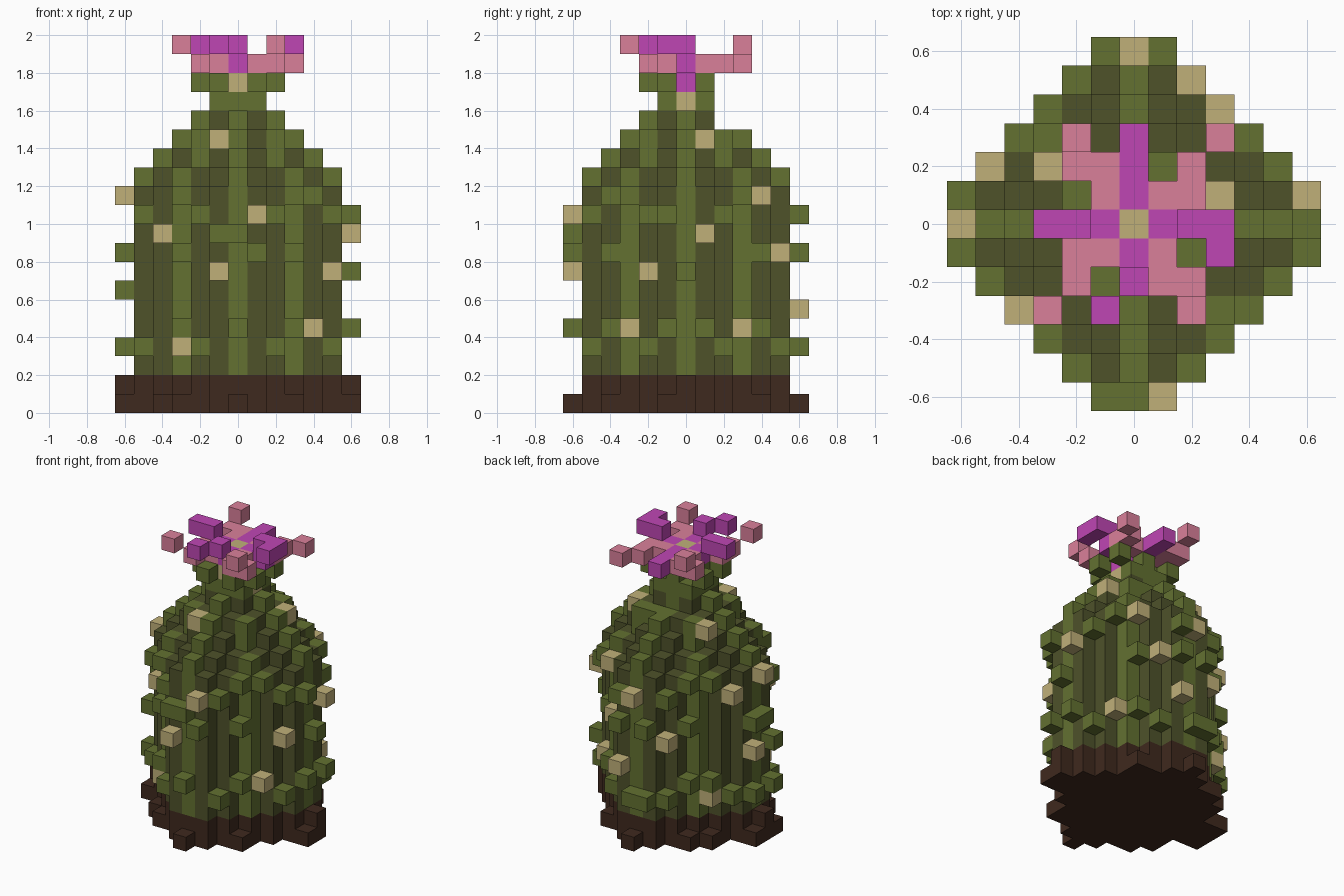
import bpy
import bmesh
from mathutils import Vector

UNIT = 0.1

if "Cube" in bpy.data.objects:
    bpy.data.objects.remove(bpy.data.objects["Cube"], do_unlink=True)


def linear(channel):
    c = channel / 255
    return c / 12.92 if c < 0.04045 else ((c + 0.055) / 1.055) ** 2.4


def material(name, *rgb):
    mat = bpy.data.materials.new(name)
    mat.use_nodes = True
    colour = [linear(c) for c in rgb] + [1]
    mat.diffuse_color = colour
    mat.node_tree.nodes["Principled BSDF"].inputs["Base Color"].default_value = colour
    return mat


LIGHT, DARK, TAN, SOIL, PURPLE, PINK = range(6)
materials = [
    material("light green", 99, 113, 49),
    material("dark green", 78, 82, 42),
    material("spine tan", 192, 176, 121),
    material("soil brown", 63, 41, 30),
    material("petal purple", 191, 70, 180),
    material("petal pink", 218, 128, 154),
]
DIRECTIONS = [Vector(d) for d in
              ((1, 0, 0), (-1, 0, 0), (0, 1, 0), (0, -1, 0), (0, 0, 1), (0, 0, -1))]


def build_blocks(name, cells):
    """Turn a {(x, y, layer): colour} grid into one mesh of its outer faces."""
    bm = bmesh.new()
    used = sorted(set(cells.values()))
    for cell, colour in cells.items():
        centre = (Vector(cell) + Vector((0, 0, 0.5))) * UNIT
        for d in DIRECTIONS:
            if tuple(int(c) for c in Vector(cell) + d) in cells:
                continue
            a = Vector((d.y, d.z, d.x))
            b = d.cross(a)
            corners = (a + b, b - a, -a - b, a - b)
            face = bm.faces.new([bm.verts.new(centre + (d + c) * UNIT / 2) for c in corners])
            face.material_index = used.index(colour)
    bmesh.ops.remove_doubles(bm, verts=bm.verts, dist=UNIT / 100)
    mesh = bpy.data.meshes.new(name)
    bm.to_mesh(mesh)
    bm.free()
    for colour in used:
        mesh.materials.append(materials[colour])
    bpy.context.collection.objects.link(bpy.data.objects.new(name, mesh))


def diamond(reach, limit):
    span = range(-limit, limit + 1)
    return [(x, y) for x in span for y in span if abs(x) + abs(y) <= reach]


def rib_colour(x, y):
    on_diagonal = abs(x) == abs(y) and abs(x) > 1
    return LIGHT if x == 0 or y == 0 or on_diagonal else DARK


# Soil: two layers with clods round the rim
soil = {(x, y, z): SOIL for z in (0, 1) for x, y in diamond(6, 5)}
for s in (-1, 1):
    soil[0, 6 * s, 0] = soil[6 * s, -1, 0] = SOIL
    soil[6 * s, 0, 0] = soil[6 * s, 0, 1] = SOIL
    for t in (-1, 1):
        soil[3 * s, 4 * t, 0] = SOIL
    soil[-4, 3 * s, 0] = SOIL
soil[-6, 1, 0] = SOIL
build_blocks("soil_base", soil)

# Ribbed body with a stepped dome
body = {}
for z in range(2, 12):
    for x, y in diamond(6, 5):
        body[x, y, z] = rib_colour(x, y)
for z, reach in zip(range(12, 16), (5, 4, 3, 2)):
    for x, y in diamond(reach, reach):
        body[x, y, z] = rib_colour(x, y)
for s in (-1, 1):
    for t in (-1, 1):
        body[3 * s, 3 * t, 12] = LIGHT
        body[2 * s, 2 * t, 14] = LIGHT
body[1, 2, 14] = LIGHT
del body[0, 2, 15]
build_blocks("cactus_body", body)

# Neck, and the sepals spreading from it below the flower
neck = {(x, y, 16): LIGHT for x, y in diamond(2, 1)}
for x, y in diamond(1, 1):
    neck[x, y, 17] = LIGHT
for x, y in ((-2, 1), (-2, -1), (2, -1), (2, 1), (-1, -2), (1, -2)):
    neck[x, y, 17] = LIGHT
neck[0, -1, 17] = neck[1, 0, 16] = TAN
neck[1, 0, 17] = PURPLE
build_blocks("flower_neck", neck)

# Green spines on the four slanted sides, by distance from the middle
SLANTED = {2: (3, 10), 3: (4, 8, 11), 4: (4, 11), 5: (3, 10)}
spines = {}
for x, layers in SLANTED.items():
    for z in layers:
        for sx in (-1, 1):
            for sy in (-1, 1):
                spines[sx * x, sy * (7 - x), z] = LIGHT
for bare in ((2, 5, 10), (-4, -3, 4), (-4, -3, 11)):
    del spines[bare]

# Green spines on the four flat sides
for x, y, layers in (
    (6, -1, (4, 10)), (6, 0, (7,)), (6, 1, (4,)),
    (-6, -1, (3, 6)), (-6, 0, (8,)), (-6, 1, (3, 8)),
    (-1, -6, (9,)), (0, -6, (4, 9)), (1, -6, (8,)),
    (-1, 6, (3, 8)), (0, 6, (3,)), (1, 6, (8, 10)),
):
    for z in layers:
        spines[x, y, z] = LIGHT

# Dry tan spines
for cell in (
    (6, 1, 9), (1, -6, 10), (-1, -6, 7), (-4, -3, 9), (-3, -4, 3), (4, -3, 4),
    (5, -2, 7), (4, 3, 4), (3, 4, 11), (2, 5, 8), (1, 6, 5), (0, 6, 10),
    (-2, 5, 7), (-6, 0, 11), (-6, 1, 6), (-4, 3, 3), (-5, 2, 10),
    (3, 1, 14), (-1, -3, 14), (-3, 2, 14),
):
    spines[cell] = TAN
build_blocks("spines", spines)

# Flower: petal maps from back row to front row (u purple, k pink)
PETALS = {
    18: ("...u..k", ".kku.k.", "..kukk.", "..u.uu.", ".kkuk..", ".k..kk.", "......."),
    19: (".k.....", ".......", ".......", "uu...uu", "......u", "...u...", "k.u..k."),
}
flower = {(0, 0, 18): TAN}
for z, rows in PETALS.items():
    for j, row in enumerate(rows):
        for i, mark in enumerate(row):
            if mark != ".":
                flower[i - 3, 3 - j, z] = PURPLE if mark == "u" else PINK
build_blocks("flower", flower)
